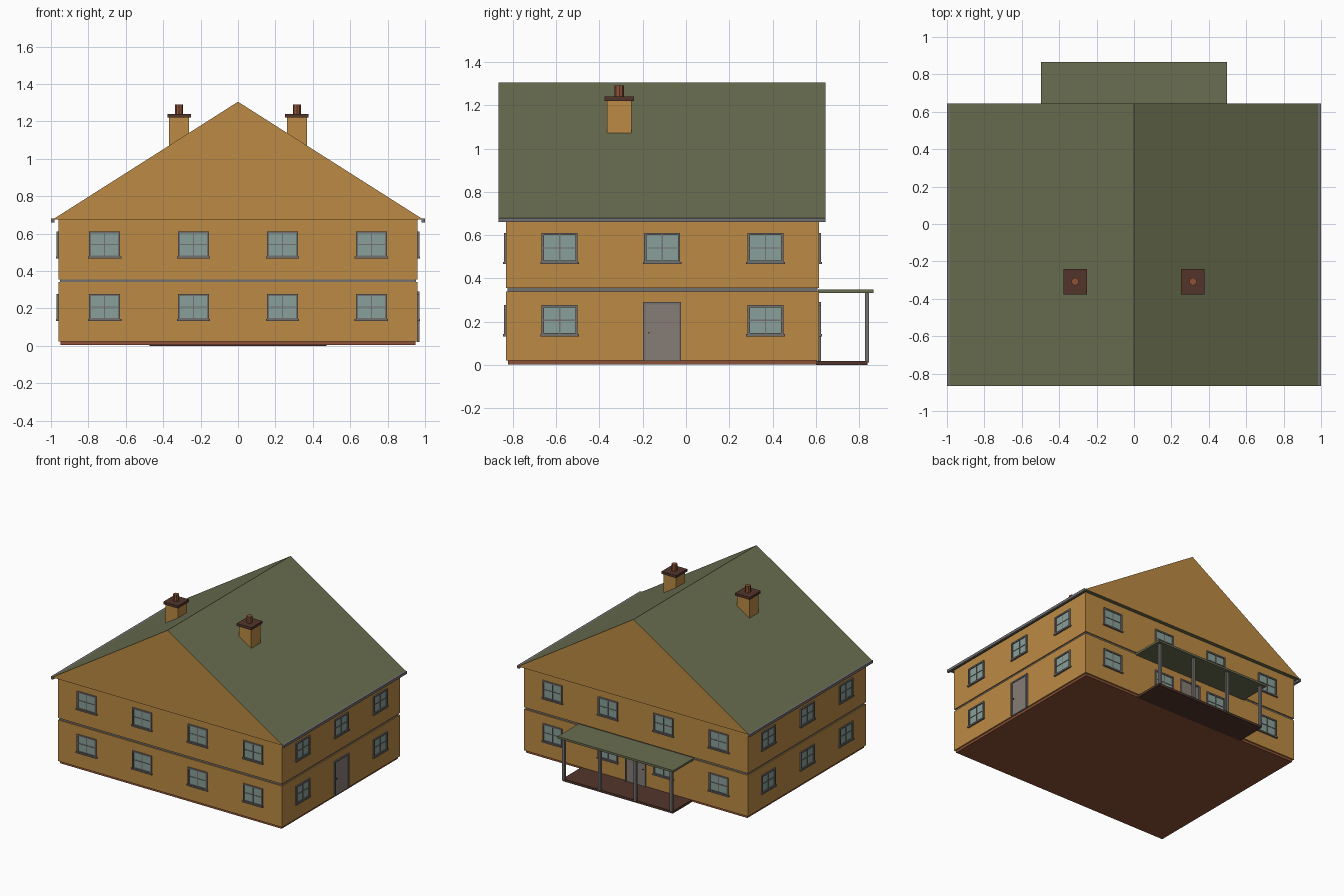
import bpy, bmesh, math
from mathutils import Matrix, Vector

if "Cube" in bpy.data.objects:
    bpy.data.objects.remove(bpy.data.objects["Cube"])


def mat(name, r, g, b):
    m = bpy.data.materials.new(name)
    m.diffuse_color = (r, g, b, 1)
    m.use_nodes = True
    m.node_tree.nodes["Principled BSDF"].inputs["Base Color"].default_value = m.diffuse_color
    return m


WALL = mat("ochre wall", 0.50, 0.255, 0.058)
ROOF = mat("olive roof", 0.145, 0.158, 0.082)
TRIM = mat("grey trim", 0.175, 0.165, 0.16)
DOOR = mat("warm grey door", 0.24, 0.205, 0.18)
GLASS = mat("pale glass", 0.25, 0.35, 0.32)
BRICK = mat("red brown brick", 0.27, 0.085, 0.038)
DARK = mat("dark brown", 0.085, 0.036, 0.025)


def finish(name, bm, *mats):
    me = bpy.data.meshes.new(name)
    bm.to_mesh(me)
    bm.free()
    for m in mats:
        me.materials.append(m)
    ob = bpy.data.objects.new(name, me)
    bpy.context.collection.objects.link(ob)
    return ob


def add_box(bm, a, b):
    lo = [min(p, q) for p, q in zip(a, b)]
    hi = [max(p, q) for p, q in zip(a, b)]
    c = [(p + q) / 2 for p, q in zip(lo, hi)]
    s = [q - p for p, q in zip(lo, hi)]
    bmesh.ops.create_cube(bm, size=1, matrix=Matrix.Translation(c) @ Matrix.Diagonal((*s, 1)))


def boxes(name, m, *pairs):
    bm = bmesh.new()
    for a, b in pairs:
        add_box(bm, a, b)
    return finish(name, bm, m)


# House shell: plinth, two storeys, recessed band
X, Y0, Y1 = 0.961, -0.832, 0.614
boxes("plinth", BRICK, ((-0.95, -0.822, 0.004), (0.95, 0.604, 0.03)))
boxes("lower_walls", WALL, ((-X, Y0, 0.022), (X, Y1, 0.341)))
boxes("upper_walls", WALL, ((-X, Y0, 0.356), (X, Y1, 0.676)))
boxes("storey_band", TRIM, ((-0.953, Y0 + 0.008, 0.335), (0.953, Y1 - 0.008, 0.36)))

# Gabled roof prism, ochre ends and olive slopes
bm = bmesh.new()
vs = [bm.verts.new(p) for p in ((-0.99, -0.865, 0.676), (0.99, -0.865, 0.676), (0, -0.865, 1.305))]
f = bm.faces.new(vs)
ext = bmesh.ops.extrude_face_region(bm, geom=[f])
bmesh.ops.translate(bm, vec=(0, 1.509, 0), verts=[v for v in ext["geom"] if isinstance(v, bmesh.types.BMVert)])
bmesh.ops.recalc_face_normals(bm, faces=bm.faces)
for f in bm.faces:
    f.material_index = 1 if abs(f.normal.y) > 0.9 else 0
finish("roof", bm, ROOF, WALL)
boxes("gutters", TRIM, *[((s * 0.982, -0.865, 0.66), (s * 1.0, 0.644, 0.68)) for s in (-1, 1)])

# Chimneys
for s, side in ((-1, "left"), (1, "right")):
    cx, cy = s * 0.315, -0.308
    boxes(f"{side}_chimney", WALL, ((cx - 0.053, cy - 0.056, 1.03), (cx + 0.053, cy + 0.056, 1.222)))
    boxes(f"{side}_chimney_cap", DARK, ((cx - 0.063, cy - 0.068, 1.22), (cx + 0.063, cy + 0.068, 1.239)))
    bm = bmesh.new()
    bmesh.ops.create_cone(bm, cap_ends=True, segments=8, radius1=0.021, radius2=0.021, depth=0.06,
                          matrix=Matrix.Translation((cx, cy, 1.26)))
    finish(f"{side}_chimney_pot", bm, BRICK)

# Wall frames: origin on the wall, direction along it, direction outwards
SIDES = {
    "front": (Vector((0, Y0, 0)), Vector((1, 0, 0)), Vector((0, -1, 0))),
    "back": (Vector((0, Y1, 0)), Vector((1, 0, 0)), Vector((0, 1, 0))),
    "right": (Vector((X, 0, 0)), Vector((0, 1, 0)), Vector((1, 0, 0))),
    "left": (Vector((-X, 0, 0)), Vector((0, 1, 0)), Vector((-1, 0, 0))),
}


def wall_box(bm, side, u0, u1, z0, z1, out):
    o, u, n = SIDES[side]
    add_box(bm, o + u * u0 - n * 0.005 + Vector((0, 0, z0)), o + u * u1 + n * out + Vector((0, 0, z1)))


def window(frame, glass, side, u, z):
    w, h = 0.083, 0.07
    wall_box(glass, side, u - w + 0.005, u + w - 0.005, z - h, z + h, 0.002)
    for s in (-1, 1):
        wall_box(frame, side, u + s * w, u + s * (w - 0.011), z - h, z + h, 0.009)
        wall_box(frame, side, u - w + 0.011, u + w - 0.011, z + s * h, z + s * (h - 0.011), 0.009)
    wall_box(frame, side, u - 0.003, u + 0.003, z - h, z + h, 0.005)
    wall_box(frame, side, u - w, u + w, z - 0.003, z + 0.003, 0.005)
    wall_box(frame, side, u - w - 0.006, u + w + 0.006, z - h - 0.004, z - h + 0.006, 0.013)


# Windows, with a door replacing the lower middle one on the right
LONG = (-0.713, -0.238, 0.238, 0.713)
SHORT = (-0.583, -0.11, 0.367)
for side in SIDES:
    frame, glass = bmesh.new(), bmesh.new()
    for u in (LONG if side in ("front", "back") else SHORT):
        window(frame, glass, side, u, 0.541)
        if not (side == "right" and u == SHORT[1]):
            window(frame, glass, side, u, 0.207)
    finish(f"{side}_window_frames", frame, TRIM)
    finish(f"{side}_window_glass", glass, GLASS)

# Doors
for side, u in (("right", -0.11), ("back", 0.0)):
    leaf, frame, knob = bmesh.new(), bmesh.new(), bmesh.new()
    wall_box(leaf, side, u - 0.08, u + 0.08, 0.02, 0.282, 0.004)
    for s in (-1, 1):
        wall_box(frame, side, u + s * 0.088, u + s * 0.077, 0.02, 0.291, 0.01)
    wall_box(frame, side, u - 0.077, u + 0.077, 0.28, 0.291, 0.01)
    wall_box(knob, side, u - 0.066, u - 0.058, 0.145, 0.153, 0.01)
    finish(f"{side}_door", leaf, DOOR)
    finish(f"{side}_door_frame", frame, TRIM)
    finish(f"{side}_door_knob", knob, DARK)

# Back porch
boxes("porch_floor", DARK, ((-0.473, 0.6, 0), (0.473, 0.838, 0.018)))
boxes("porch_roof", ROOF, ((-0.496, 0.61, 0.334), (0.496, 0.865, 0.35)))
boxes("porch_posts", TRIM, *[((x - 0.01, 0.826, 0.012), (x + 0.01, 0.846, 0.337))
                             for x in (-0.462, -0.154, 0.154, 0.462)])
